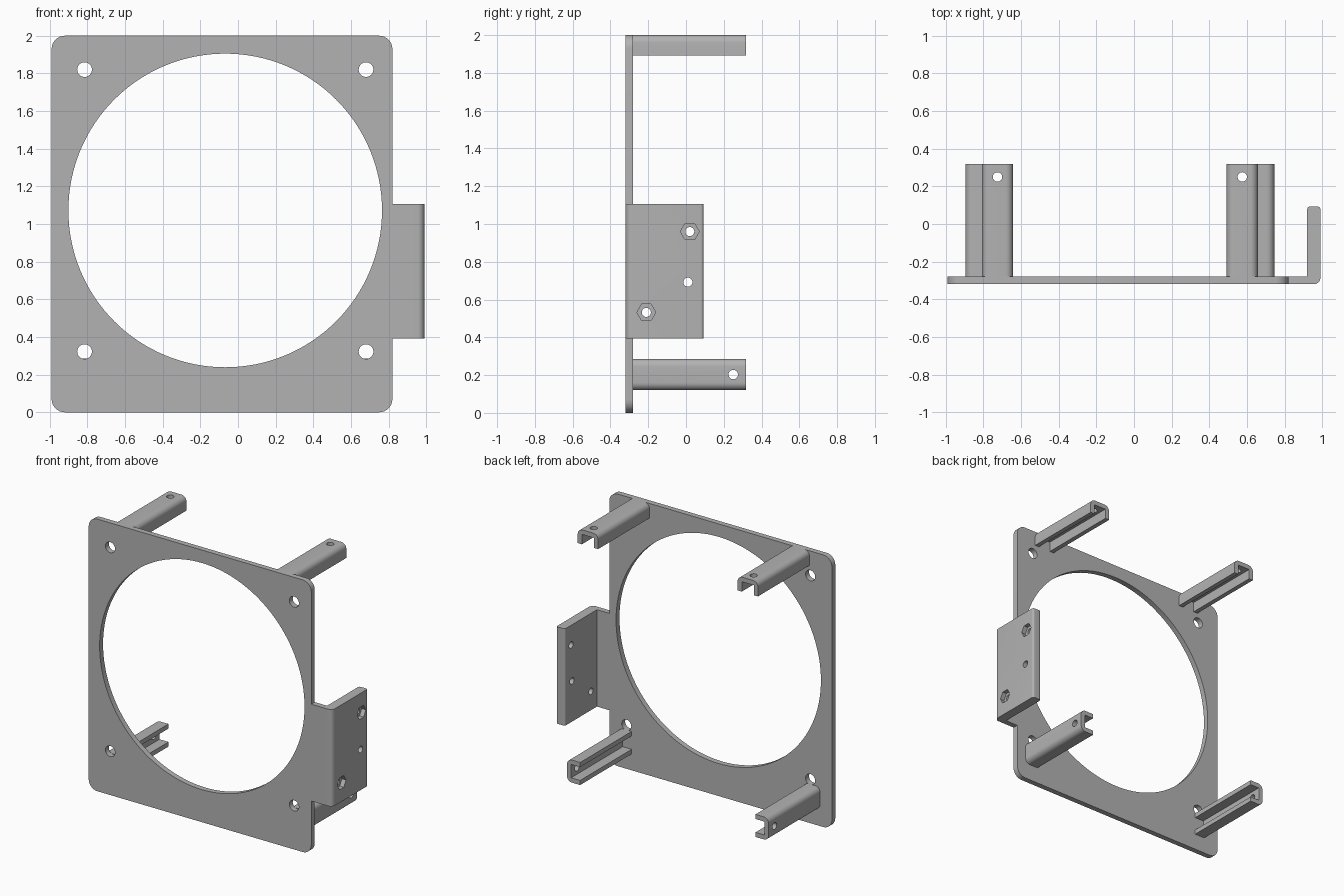
import bpy, bmesh
from math import cos, sin, pi
from mathutils import Vector

cube = bpy.data.objects.get("Cube")
if cube:
    bpy.data.objects.remove(cube, do_unlink=True)

grey = bpy.data.materials.new("light grey")
grey.use_nodes = True
grey.diffuse_color = (0.45, 0.45, 0.45, 1)
grey.node_tree.nodes["Principled BSDF"].inputs["Base Color"].default_value = grey.diffuse_color


def circle(u, v, r, n=32):
    return [(u + r * cos(2 * pi * i / n), v + r * sin(2 * pi * i / n)) for i in range(n)]


def rounded(corners, steps=8):
    """Outline from right-angled corners given as (u, v, radius)."""
    out = []
    for i, (u, v, r) in enumerate(corners):
        p = Vector((u, v))
        if r == 0:
            out.append(p)
            continue
        a = (Vector(corners[i - 1][:2]) - p).normalized()
        b = (Vector(corners[(i + 1) % len(corners)][:2]) - p).normalized()
        for k in range(steps + 1):
            t = pi / 2 * k / steps
            out.append(p + r * (a * (1 - sin(t)) + b * (1 - cos(t))))
    return out


def prism(name, outline, axis, lo, hi):
    """Extrude a flat outline along an axis from lo to hi."""
    place = {"x": lambda u, v: (lo, u, v),
             "y": lambda u, v: (u, lo, v),
             "z": lambda u, v: (u, v, lo)}[axis]
    bm = bmesh.new()
    face = bm.faces.new([bm.verts.new(place(u, v)) for u, v in outline])
    ext = bmesh.ops.extrude_face_region(bm, geom=[face])["geom"]
    shift = Vector([(hi - lo) * (axis == a) for a in "xyz"])
    bmesh.ops.translate(bm, vec=shift, verts=[g for g in ext if isinstance(g, bmesh.types.BMVert)])
    bmesh.ops.recalc_face_normals(bm, faces=bm.faces)
    mesh = bpy.data.meshes.new(name)
    bm.to_mesh(mesh)
    bm.free()
    mesh.materials.append(grey)
    obj = bpy.data.objects.new(name, mesh)
    bpy.context.collection.objects.link(obj)
    return obj


def finish(obj, cutters):
    """Cut the holes, drop the cutters and smooth the round surfaces."""
    bpy.ops.object.select_all(action="DESELECT")
    obj.select_set(True)
    bpy.context.view_layer.objects.active = obj
    for c in cutters:
        c.hide_render = True
        mod = obj.modifiers.new("hole", "BOOLEAN")
        mod.operation = "DIFFERENCE"
        mod.solver = "EXACT"
        mod.object = c
        bpy.ops.object.modifier_apply(modifier=mod.name)
        bpy.data.objects.remove(c, do_unlink=True)
    bpy.ops.object.shade_smooth_by_angle(angle=pi / 6)


FRONT, BACK = -0.32, -0.28

# Plate with the large opening and four mounting holes
plate = prism("plate", rounded([(-0.99, 0, 0.07), (0.82, 0, 0.07), (0.82, 2, 0.07), (-0.99, 2, 0.07)]),
              "y", FRONT, BACK)
cuts = [prism("cutter", circle(-0.068, 1.072, 0.833, 128), "y", -0.5, 0)]
for x in (-0.815, 0.68):
    for z in (0.322, 1.82):
        cuts.append(prism("cutter", circle(x, z, 0.039), "y", -0.5, 0))
finish(plate, cuts)

# Side bracket: bent tab with screw holes and hexagonal nut recesses
bracket = prism("side_bracket", rounded([
    (0.82, FRONT, 0), (0.99, FRONT, 0.035), (0.99, 0.093, 0.015),
    (0.92, 0.093, 0.015), (0.92, BACK, 0), (0.82, BACK, 0)]), "z", 0.393, 1.105)
cuts = []
for y, z, nut in ((0.02, 0.96, True), (0.01, 0.692, False), (-0.21, 0.532, True)):
    cuts.append(prism("cutter", circle(y, z, 0.024), "x", 0.87, 1.1))
    if nut:
        cuts.append(prism("cutter", circle(y, z, 0.05, 6), "x", 0.957, 1.1))
finish(bracket, cuts)

# Four U-shaped arms; each web faces outward, each channel opens inward
HALF, DEPTH, WALL, END = 0.083, 0.107, 0.034, 0.318
section = rounded([(-HALF, 0, 0.04), (HALF, 0, 0.04), (HALF, DEPTH, 0),
                   (HALF - WALL, DEPTH, 0), (HALF - WALL, WALL, 0),
                   (WALL - HALF, WALL, 0), (WALL - HALF, DEPTH, 0), (-HALF, DEPTH, 0)])
for name, x, z, ox, oz in (("upper_right_arm", -0.725, 2, 0, 1),
                           ("upper_left_arm", 0.575, 2, 0, 1),
                           ("lower_right_arm", -0.895, 0.203, -1, 0),
                           ("lower_left_arm", 0.745, 0.203, 1, 0)):
    outline = [(x + oz * a - ox * d, z + ox * a - oz * d) for a, d in section]
    arm = prism(name, outline, "y", BACK, END)
    if oz:
        cut = prism("cutter", circle(x, 0.25, 0.025), "z", z - 0.2, z + 0.1)
    else:
        cut = prism("cutter", circle(0.25, z, 0.025), "x", x - 0.15, x + 0.15)
    finish(arm, [cut])
